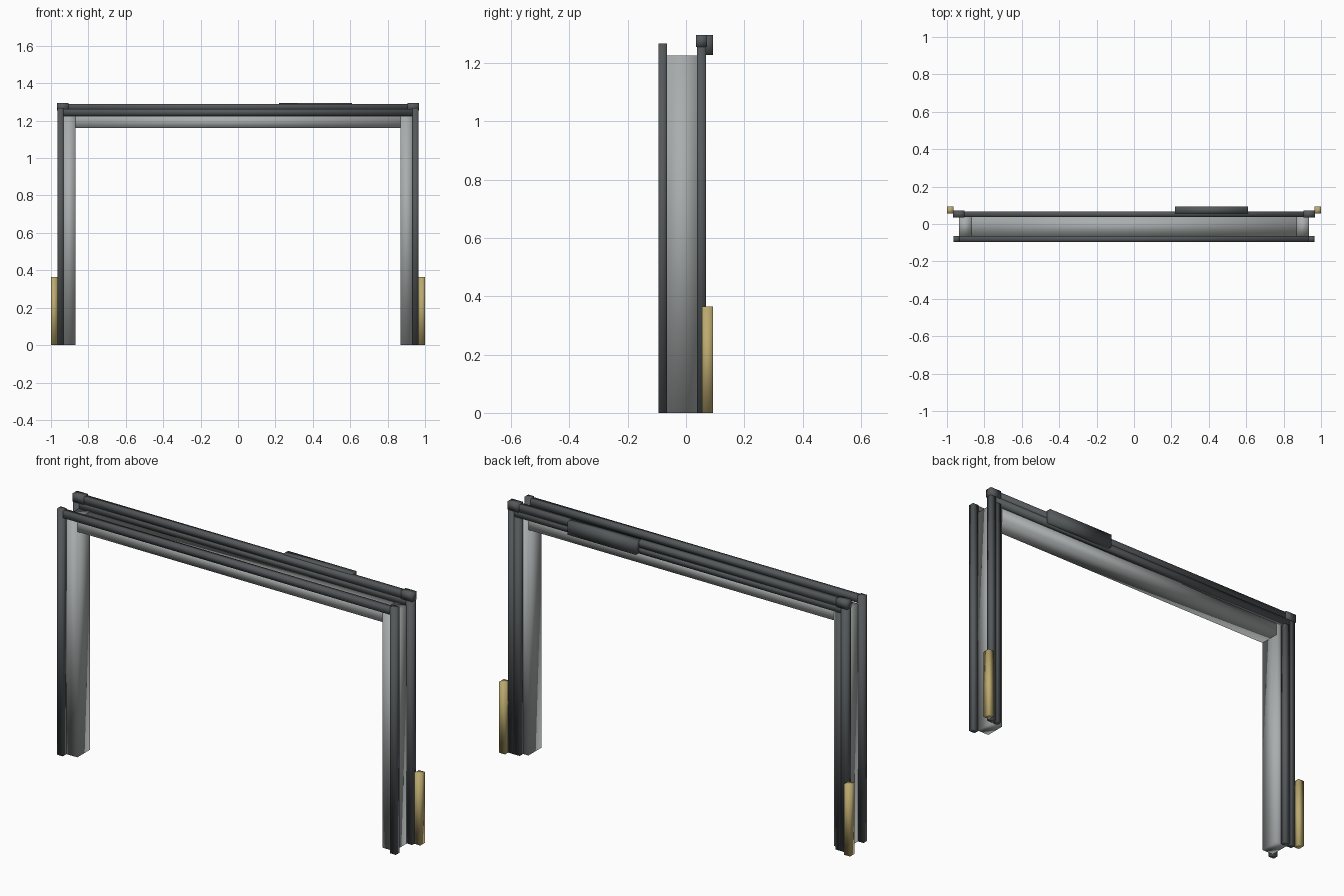
import bpy

if "Cube" in bpy.data.objects:
    bpy.data.objects.remove(bpy.data.objects["Cube"], do_unlink=True)


def material(name, rgb):
    m = bpy.data.materials.new(name)
    m.use_nodes = True
    m.diffuse_color = (*rgb, 1)
    m.node_tree.nodes["Principled BSDF"].inputs["Base Color"].default_value = (*rgb, 1)
    return m


DARK = material("dark metal", (0.09, 0.10, 0.105))
GREY = material("light grey liner", (0.40, 0.42, 0.42))
GOLD = material("brass", (0.50, 0.40, 0.16))


def box(name, x, y, z, mat):
    """Smooth-shaded block between the given (low, high) limits."""
    size = [b - a for a, b in (x, y, z)]
    mid = [(a + b) / 2 for a, b in (x, y, z)]
    bpy.ops.mesh.primitive_cube_add(size=1, location=mid)
    ob = bpy.context.object
    ob.name = name
    ob.scale = size
    bpy.ops.object.transform_apply(location=False, rotation=False, scale=True)
    ob.data.materials.append(mat)
    bpy.ops.object.shade_smooth()
    return ob


def pair(name, x, y, z, mat):
    """The same block on both sides."""
    box("left_" + name, x, y, z, mat)
    box("right_" + name, (-x[1], -x[0]), y, z, mat)


LINER_Y, FRONT_Y, REAR_Y = (-0.065, 0.04), (-0.095, -0.065), (0.038, 0.068)

# Grey liner of the opening
pair("liner_jamb", (0.87, 0.935), LINER_Y, (0, 1.225), GREY)
box("liner_lintel", (-0.87, 0.87), LINER_Y, (1.162, 1.225), GREY)

# Front trim
pair("front_post", (0.932, 0.966), FRONT_Y, (0, 1.267), DARK)
box("front_rail", (-0.932, 0.932), FRONT_Y, (1.228, 1.262), DARK)

# Rear trim, two bars wide
pair("rear_outer_post", (0.932, 0.966), REAR_Y, (0, 1.256), DARK)
pair("rear_inner_post", (0.90, 0.932), REAR_Y, (0, 1.225), DARK)
box("rear_lower_rail", (-0.932, 0.932), REAR_Y, (1.225, 1.256), DARK)
box("rear_upper_rail", (-0.93, 0.93), REAR_Y, (1.256, 1.29), DARK)
pair("rear_corner_cap", (0.905, 0.968), (0.034, 0.072), (1.254, 1.295), DARK)

# Closer housing on the back and brass blocks at the feet
box("closer_housing", (0.22, 0.61), (0.055, 0.093), (1.227, 1.295), DARK)
pair("brass_block", (0.966, 1.0), (0.055, 0.093), (0, 0.365), GOLD)
